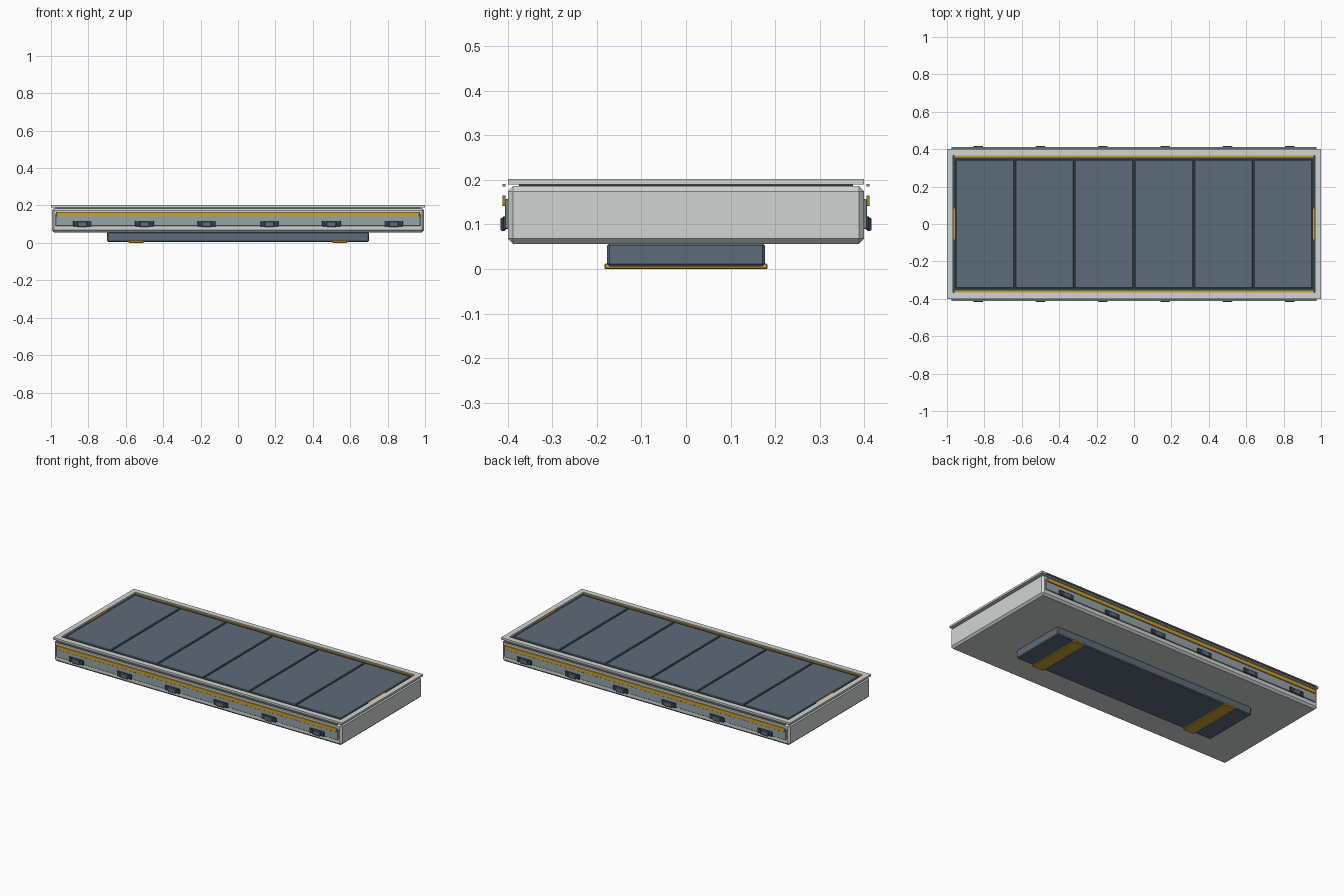
import bpy, bmesh

if "Cube" in bpy.data.objects:
    bpy.data.objects.remove(bpy.data.objects["Cube"])

def material(name, rgb):
    m = bpy.data.materials.new(name)
    lin = [((c / 255 + 0.055) / 1.055) ** 2.4 for c in rgb]
    m.diffuse_color = (*lin, 1)
    m.use_nodes = True
    m.node_tree.nodes["Principled BSDF"].inputs["Base Color"].default_value = m.diffuse_color
    return m

PALE = material("pale grey", (208, 213, 211))
SIDE = material("side grey", (150, 164, 168))
SLATE = material("slate", (92, 107, 120))
DARK = material("dark slate", (55, 66, 74))
GOLD = material("gold", (204, 160, 50))

def box(name, x, y, z, mat, bevel=0.0):
    """Box from (min, max) ranges, with an optional flat chamfer."""
    bm = bmesh.new()
    bmesh.ops.create_cube(bm, size=1)
    for v in bm.verts:
        v.co = [r[0] if c < 0 else r[1] for c, r in zip(v.co, (x, y, z))]
    if bevel:
        bmesh.ops.bevel(bm, geom=bm.edges[:], offset=bevel, segments=1, affect='EDGES')
    me = bpy.data.meshes.new(name)
    bm.to_mesh(me)
    bm.free()
    me.materials.append(mat)
    ob = bpy.data.objects.new(name, me)
    bpy.context.collection.objects.link(ob)
    return ob

def span(a, b, s):
    """Range a..b on the side given by sign s."""
    return (a, b) if s > 0 else (-b, -a)

# main body and the dark tray under the panels
box("body", (-0.995, 0.995), (-0.4, 0.4), (0.056, 0.186), PALE, 0.012)
box("panel_tray", (-0.975, 0.975), (-0.375, 0.375), (0.183, 0.1915), DARK)

# top frame: rectangular ring
bm = bmesh.new()
rings = []
for z in (0.19, 0.202):
    for hx, hy in ((1.0, 0.4), (0.967, 0.366)):
        rings.append([bm.verts.new((sx * hx, sy * hy, z))
                      for sx, sy in ((-1, -1), (1, -1), (1, 1), (-1, 1))])
bot_out, bot_in, top_out, top_in = rings
for a, b in ((bot_out, top_out), (top_out, top_in), (top_in, bot_in), (bot_in, bot_out)):
    for i in range(4):
        j = (i + 1) % 4
        bm.faces.new((a[i], a[j], b[j], b[i]))
bmesh.ops.recalc_face_normals(bm, faces=bm.faces)
me = bpy.data.meshes.new("top_frame")
bm.to_mesh(me)
bm.free()
me.materials.append(PALE)
bpy.context.collection.objects.link(bpy.data.objects.new("top_frame", me))

# six top panels
for i in range(6):
    cx = (i - 2.5) * 0.319
    box(f"top_panel_{i + 1}", (cx - 0.155, cx + 0.155), (-0.343, 0.343), (0.186, 0.198), SLATE, 0.003)

for s, tag in ((-1, "front"), (1, "back")):
    # long sides: recessed plate, gold stripe, thin rail, clips
    box(f"{tag}_side_plate", (-0.975, 0.975), span(0.395, 0.406, s), (0.09, 0.157), SIDE, 0.002)
    box(f"{tag}_gold_stripe", (-0.97, 0.97), span(0.405, 0.412, s), (0.141, 0.165), GOLD, 0.001)
    box(f"{tag}_rail", (-0.975, 0.975), span(0.405, 0.412, s), (0.185, 0.191), SIDE)
    for i in range(6):
        cx = (i - 2.5) * 0.333
        box(f"{tag}_clip_{i + 1}", (cx - 0.05, cx + 0.05), span(0.403, 0.412, s), (0.088, 0.118), DARK, 0.002)
        box(f"{tag}_clip_lug_{i + 1}", (cx - 0.026, cx + 0.026), span(0.405, 0.417, s), (0.085, 0.115), SLATE, 0.003)
    # gold trim inside the frame
    box(f"{tag}_inner_trim", (-0.96, 0.96), span(0.356, 0.365, s), (0.19, 0.196), GOLD)

for s, tag in ((-1, "left"), (1, "right")):
    box(f"{tag}_inner_trim", span(0.956, 0.966, s), (-0.083, 0.083), (0.19, 0.199), GOLD)
    # straps under the lower box
    box(f"{tag}_strap", span(0.505, 0.585, s), (-0.183, 0.183), (0.0, 0.012), GOLD, 0.002)

# lower box
box("lower_box", (-0.7, 0.7), (-0.177, 0.177), (0.006, 0.058), SLATE, 0.005)
